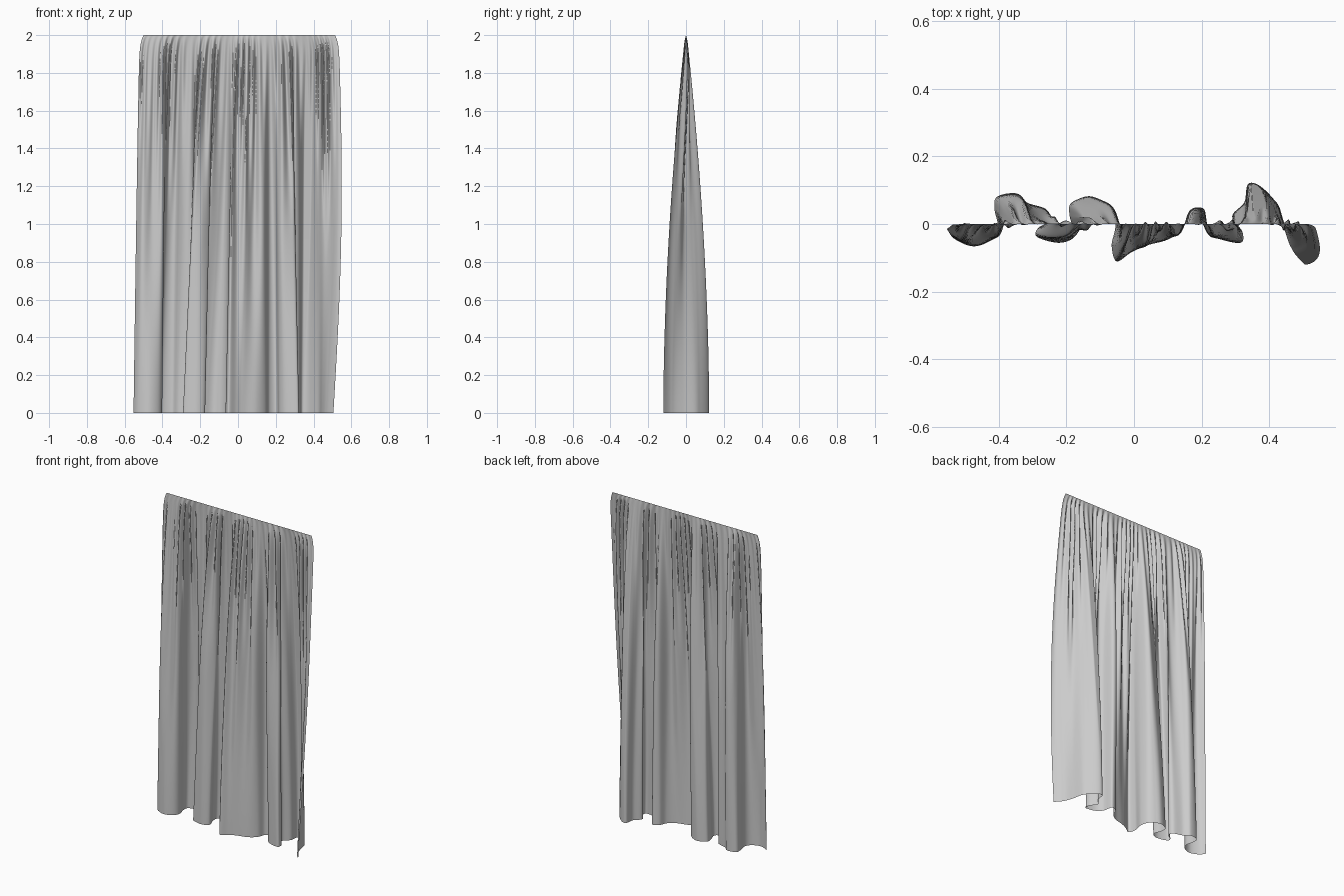
import bpy, bmesh, math

if "Cube" in bpy.data.objects:
    bpy.data.objects.remove(bpy.data.objects["Cube"])

# Key columns of the cloth: hem x, hem y, gathered x at the rail
COLUMNS = [
    (-.553, -.012, -.52), (-.53, -.04, -.49), (-.475, -.064, -.44), (-.425, -.045, -.40),
    (-.402, -.01, -.38), (-.412, .04, -.365), (-.405, .08, -.345), (-.35, .09, -.31),
    (-.315, .06, -.285), (-.26, .04, -.25), (-.25, .01, -.225), (-.285, -.012, -.195),
    (-.285, -.035, -.165), (-.22, -.052, -.145), (-.175, -.03, -.125), (-.19, .02, -.11),
    (-.185, .06, -.095), (-.13, .082, -.075), (-.075, .05, -.05), (-.055, 0, -.035),
    (-.066, -.06, -.015), (-.052, -.11, .0), (-.01, -.085, .025), (.04, -.06, .065),
    (.10, -.042, .105), (.145, -.01, .135), (.165, .03, .16), (.205, .042, .185),
    (.22, -.01, .205), (.255, -.04, .23), (.315, -.052, .26), (.32, -.02, .28),
    (.29, .02, .30), (.325, .06, .32), (.337, .118, .345), (.375, .11, .38),
    (.425, .055, .42), (.445, -.015, .455), (.47, -.08, .495), (.505, -.12, .535),
]
ACROSS, DOWN = 12, 64


def spline(p, q, r, s, f):
    return tuple(0.5 * (2 * b + (c - a) * f + (2 * a - 5 * b + 4 * c - d) * f * f
                        + (3 * b - a - 3 * c + d) * f ** 3)
                 for a, b, c, d in zip(p, q, r, s))


def smooth_columns():
    pts = [COLUMNS[0]] + COLUMNS + [COLUMNS[-1]]
    out = []
    for i in range(len(COLUMNS) - 1):
        out += [spline(*pts[i:i + 4], k / ACROSS) for k in range(ACROSS)]
    return out + [COLUMNS[-1]]


def cloth_point(hx, hy, tx, t):
    # Wide hem folds fade upward while small gathers take over below the rail
    open_ = 1 - t ** 1.8
    x = tx + (hx - tx) * (1 - t) ** 0.8
    x += 0.03 * max(0, (tx - 0.42) / 0.115) * math.sin(math.pi * t)
    x *= 1 - 0.04 * t ** 50
    edge = min(1, (0.54 - abs(tx)) / 0.05)
    medium = 0.018 * math.sin(math.pi * t ** 1.5) * math.sin(72 * tx + 2 * math.sin(9 * tx))
    fade = max(0, (t - 0.45) / 0.55)
    fine = 0.03 * fade ** 1.5 * (1 - t ** 14) * math.sin(185 * tx + 2.5 * math.sin(13 * tx))
    y = hy * open_ + edge * (medium * (1 - t ** 6) + fine * (0.6 + 0.4 * math.sin(31 * tx)))
    limit = 0.005 + 0.118 * open_
    return x, limit * math.tanh(1.15 * y / limit) if abs(y) < limit * 0.6 else max(-limit, min(limit, y)), 2 * t


# Curtain sheet, with rows packed toward the rail
bm = bmesh.new()
cols = smooth_columns()
rows = []
for j in range(DOWN + 1):
    t = 1 - (1 - j / DOWN) ** 1.6
    rows.append([bm.verts.new(cloth_point(*c, t)) for c in cols])
for a, b in zip(rows, rows[1:]):
    for i in range(len(cols) - 1):
        bm.faces.new((a[i], a[i + 1], b[i + 1], b[i]))
mesh = bpy.data.meshes.new("curtain")
bm.to_mesh(mesh)
bm.free()
mesh.shade_smooth()
curtain = bpy.data.objects.new("curtain", mesh)
bpy.context.collection.objects.link(curtain)
